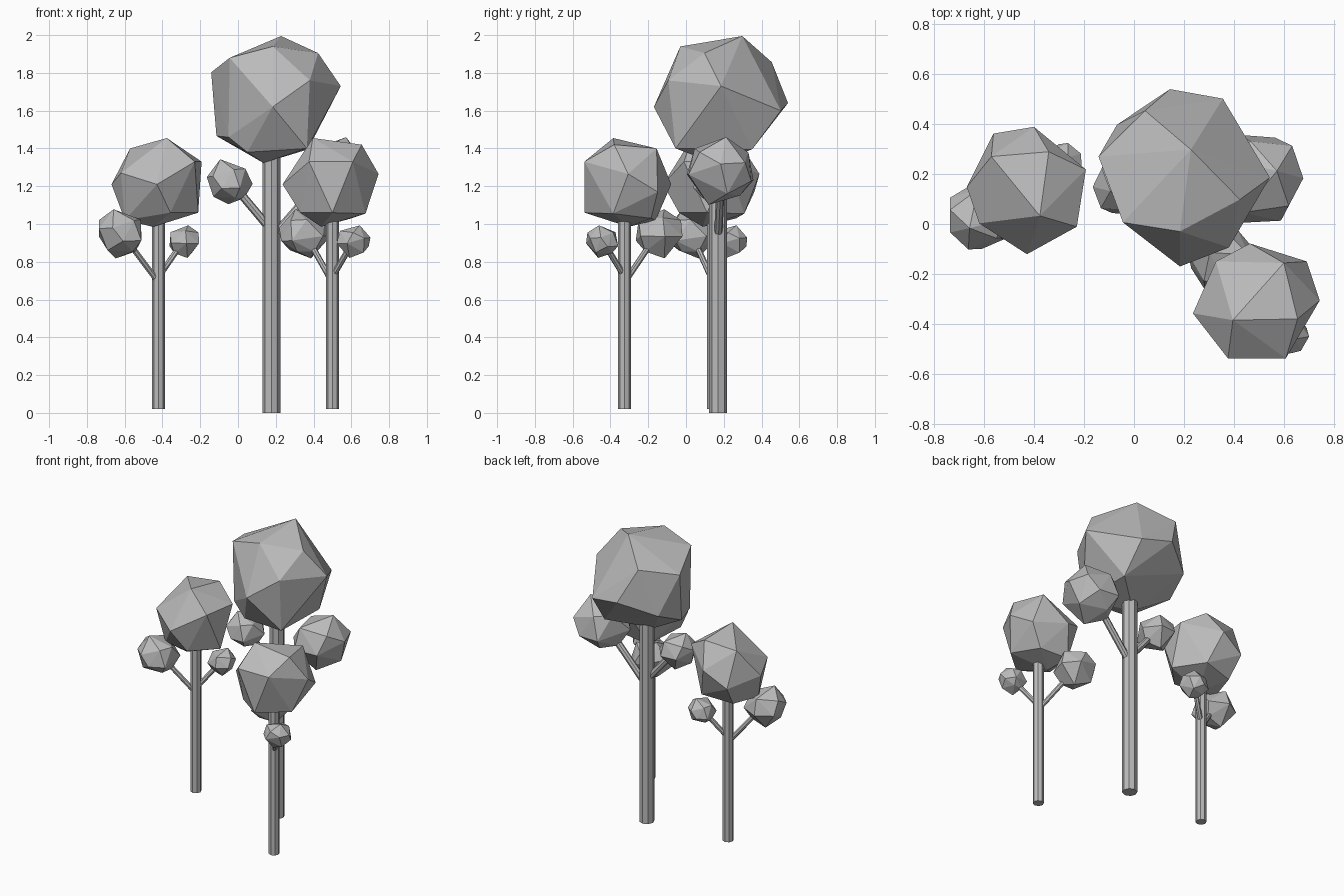
import bpy, bmesh, math
from mathutils import Vector, Matrix

cube = bpy.data.objects.get("Cube")
if cube:
    bpy.data.objects.remove(cube)

grey = bpy.data.materials.new("matte grey")
grey.use_nodes = True
tone = (0.5, 0.5, 0.5, 1)
grey.diffuse_color = tone
grey.node_tree.nodes["Principled BSDF"].inputs["Base Color"].default_value = tone


def finish(name, bm):
    """Turn a bmesh into a flat shaded object."""
    bmesh.ops.recalc_face_normals(bm, faces=bm.faces)
    mesh = bpy.data.meshes.new(name)
    bm.to_mesh(mesh)
    bm.free()
    mesh.materials.append(grey)
    obj = bpy.data.objects.new(name, mesh)
    bpy.context.collection.objects.link(obj)
    return obj


def faceted(name, points, matrix):
    """Convex faceted foliage wrapped around a few corner points."""
    bm = bmesh.new()
    for p in points:
        bm.verts.new(matrix @ Vector(p))
    hull = bmesh.ops.convex_hull(bm, input=bm.verts)
    loose = [v for v in hull["geom_interior"] if isinstance(v, bmesh.types.BMVert)]
    bmesh.ops.delete(bm, geom=loose, context="VERTS")
    return finish(name, bm)


def rod(name, start, end, radius, sides=8):
    """Straight prism between two points."""
    start, end = Vector(start), Vector(end)
    axis = end - start
    turn = axis.to_track_quat("Z", "Y").to_matrix().to_4x4()
    bm = bmesh.new()
    bmesh.ops.create_cone(bm, cap_ends=True, segments=sides, radius1=radius,
                          radius2=radius, depth=axis.length,
                          matrix=Matrix.Translation((start + end) / 2) @ turn)
    return finish(name, bm)


# Foliage corners of the smaller trees, relative to the trunk foot
crown = [(.244, .019, 1.245), (-.264, -.033, 1.19), (-.036, .247, 1.19),
         (.108, -.213, 1.31), (-.124, -.213, 1.31), (0, -.212, 1.04),
         (.155, -.055, 1.4), (.1, .169, 1.38), (-.104, -.06, 1.435),
         (.192, .175, 1.15), (-.172, .175, 1.25), (-.06, .02, .965),
         (.175, -.06, 1.035), (-.1, .165, 1), (.1, .14, 1.01), (-.17, -.09, 1.04)]

# Foliage corners of the tall tree
tall_crown = [(.228, .298, 1.995), (.424, .098, 1.905), (.184, -.03, 1.94),
              (-.044, .006, 1.88), (.044, .454, 1.857), (-.142, .27, 1.803),
              (.544, .186, 1.73), (.38, -.094, 1.76), (.184, -.17, 1.62),
              (.144, .54, 1.64), (.356, .502, 1.6), (-.068, .398, 1.55),
              (-.114, .21, 1.466), (-.05, .03, 1.46), (.365, -.055, 1.4),
              (.37, .35, 1.395), (.135, .15, 1.323), (.05, 0, 1.38)]

# Same crown centred and scaled to unit radius, reused for the side clusters
centre = Vector((-.01, .01, 1.2))
cluster = [(Vector(p) - centre) / .25 for p in crown]


def tree(name, foot, scale, clusters, crown_points, crown_matrix):
    place = Matrix.Translation(foot) @ Matrix.Scale(scale, 4)
    rod(name + "_trunk", place @ Vector((0, 0, 0)), place @ Vector((0, 0, 1.02)), .034 * scale)
    faceted(name + "_crown", crown_points, crown_matrix)
    # side branches, each ending in a cluster
    for label, angle, reach, height, root, size in clusters:
        a = math.radians(angle)
        tip = Vector((reach * math.cos(a), reach * math.sin(a), height))
        rod(f"{name}_{label}_branch", place @ Vector((0, 0, root)), place @ tip, .016 * scale)
        spin = Matrix.Rotation(a, 4, "Z") @ Matrix.Rotation(.6, 4, "X")
        faceted(f"{name}_{label}_cluster", cluster,
                place @ Matrix.Translation(tip) @ spin @ Matrix.Scale(size, 4))


def side_clusters(large_angle, small_angle):
    return [("large", large_angle, .23, .933, .67, .131),
            ("small", small_angle, .16, .89, .7, .087)]


# The two smaller trees are turned copies of each other
for name, foot, turn in (("front_tree", (.5, -.325, .02), 0),
                         ("right_tree", (-.42, .145, .02), 81)):
    place = Matrix.Translation(foot) @ Matrix.Rotation(math.radians(turn), 4, "Z")
    tree(name, foot, 1, side_clusters(130 + turn, -46 + turn), crown, place)

# Tall tree in the middle
tree("tall_tree", (.177, .17, 0), 1.38, side_clusters(3, 185), tall_crown, Matrix())
